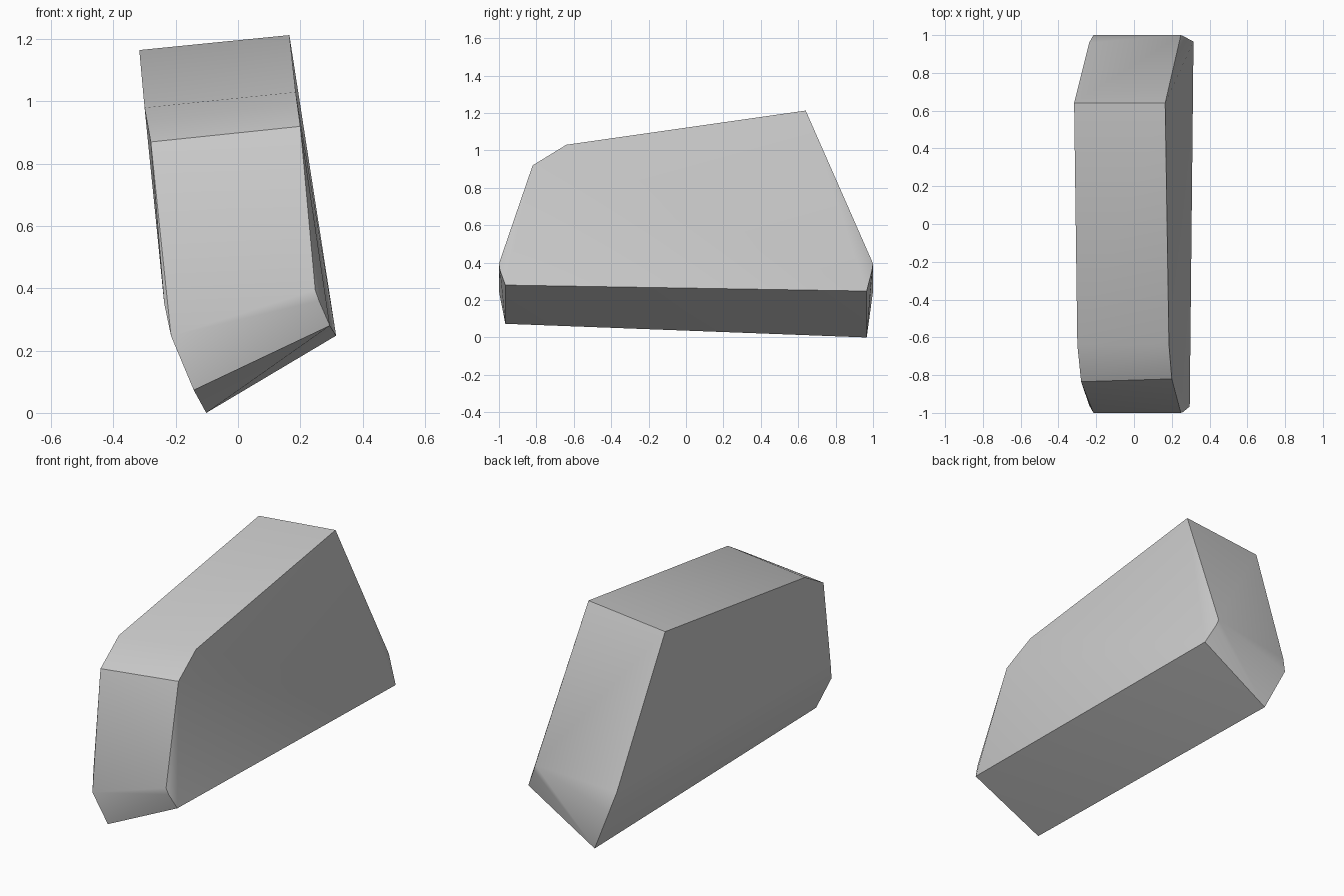
import bpy
import bmesh
import math

cube = bpy.data.objects.get("Cube")
if cube:
    bpy.data.objects.remove(cube, do_unlink=True)

# Single plain grey material
grey = bpy.data.materials.new("plain grey")
grey.use_nodes = True
colour = (0.6, 0.6, 0.6, 1)
grey.diffuse_color = colour
grey.node_tree.nodes["Principled BSDF"].inputs["Base Color"].default_value = colour

# Upper outline: pairs of left and right corners, from front to back
upper = [
    ((0.20, -0.82, 0.92), (-0.28, -0.835, 0.87)),
    ((0.185, -0.64, 1.03), (-0.30, -0.64, 0.98)),
    ((0.165, 0.64, 1.213), (-0.317, 0.64, 1.165)),
]
# Base edge, tilted sideways
base = [
    ((0.295, -0.966, 0.28), (-0.142, -0.966, 0.073)),
    ((0.315, 0.966, 0.248), (-0.102, 0.966, 0.0)),
]
points = [p for pair in upper + base for p in pair]

# Lower bevel corners, mirrored between the front and back ends
for end in (-1, 1):
    points += [(0.248, end, 0.395), (0.26, 0.995 * end, 0.36),
               (-0.215, end, 0.247), (-0.237, 0.96 * end, 0.352)]

# Solid wedge block spanning all corners
bm = bmesh.new()
for p in points:
    bm.verts.new(p)
bmesh.ops.convex_hull(bm, input=bm.verts[:])
bmesh.ops.dissolve_limit(bm, angle_limit=math.radians(1),
                         verts=bm.verts[:], edges=bm.edges[:])
bmesh.ops.recalc_face_normals(bm, faces=bm.faces[:])
mesh = bpy.data.meshes.new("wedge_block")
bm.to_mesh(mesh)
bm.free()
mesh.materials.append(grey)

block = bpy.data.objects.new("wedge_block", mesh)
bpy.context.collection.objects.link(block)
bpy.ops.object.select_all(action="DESELECT")
block.select_set(True)
bpy.context.view_layer.objects.active = block
bpy.ops.object.shade_smooth_by_angle(angle=math.radians(30))
